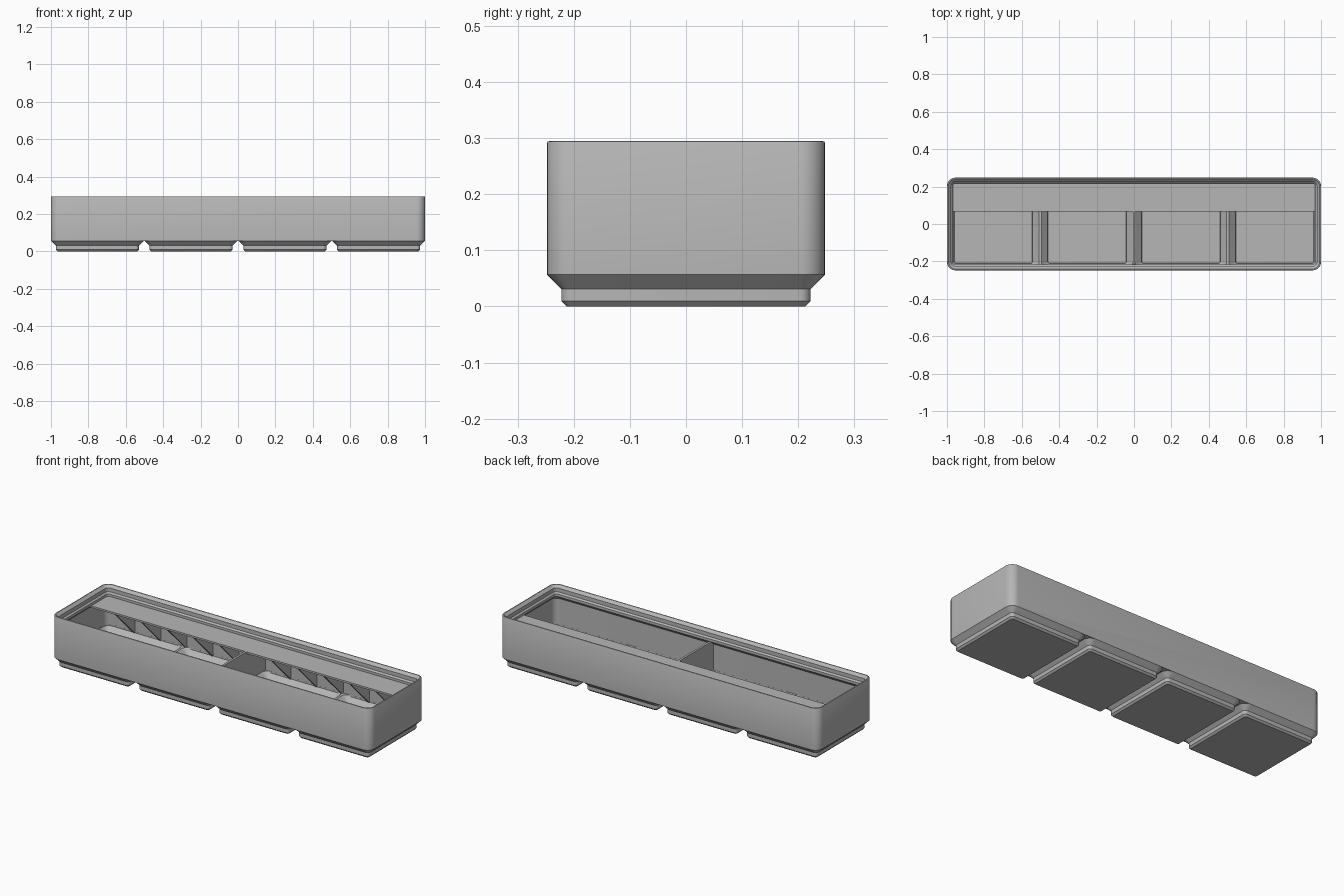
import bpy, bmesh, math

if "Cube" in bpy.data.objects:
    bpy.data.objects.remove(bpy.data.objects["Cube"], do_unlink=True)

grey = bpy.data.materials.new("plain_grey")
grey.use_nodes = True
grey.diffuse_color = (0.47, 0.47, 0.47, 1)
grey.node_tree.nodes["Principled BSDF"].inputs["Base Color"].default_value = (0.47, 0.47, 0.47, 1)

HALF_X, HALF_Y, RADIUS = 1.0, 0.2477, 0.0448
PITCH = 0.5015
BASE, FLOOR, RIDGE, SHELF = 0.0567, 0.012, 0.0697, 0.237
WALL = 0.0113


def finish(name, bm):
    bmesh.ops.recalc_face_normals(bm, faces=bm.faces)
    mesh = bpy.data.meshes.new(name)
    bm.to_mesh(mesh)
    bm.free()
    mesh.materials.append(grey)
    obj = bpy.data.objects.new(name, mesh)
    bpy.context.collection.objects.link(obj)
    return obj


def rounded_ring(bm, cx, hx, hy, r, z, steps=8):
    """Ring of vertices around a rounded rectangle."""
    ring = []
    for quarter, (sx, sy) in enumerate([(1, 1), (-1, 1), (-1, -1), (1, -1)]):
        for i in range(steps + 1):
            a = (quarter + i / steps) * math.pi / 2
            ring.append(bm.verts.new((cx + sx * (hx - r) + r * math.cos(a),
                                      sy * (hy - r) + r * math.sin(a), z)))
    return ring


def loft(name, sections):
    """Closed solid through rounded sections (cx, hx, hy, r, z)."""
    bm = bmesh.new()
    rings = [rounded_ring(bm, *s) for s in sections]
    n = len(rings[0])
    for lower, upper in zip(rings, rings[1:]):
        for i in range(n):
            j = (i + 1) % n
            bm.faces.new((lower[i], lower[j], upper[j], upper[i]))
    bm.faces.new(rings[0])
    bm.faces.new(rings[-1])
    return finish(name, bm)


def prism(name, profile, x0, x1):
    """Extrude a (y, z) profile along x."""
    bm = bmesh.new()
    face = bm.faces.new([bm.verts.new((x0, y, z)) for y, z in profile])
    moved = bmesh.ops.extrude_face_region(bm, geom=[face])["geom"]
    verts = [v for v in moved if isinstance(v, bmesh.types.BMVert)]
    bmesh.ops.translate(bm, verts=verts, vec=(x1 - x0, 0, 0))
    return finish(name, bm)


def combine(target, other, operation):
    mod = target.modifiers.new(operation.lower(), 'BOOLEAN')
    mod.operation, mod.object, mod.solver = operation, other, 'EXACT'
    bpy.context.view_layer.objects.active = target
    bpy.ops.object.modifier_apply(modifier=mod.name)
    bpy.data.objects.remove(other, do_unlink=True)


# Walls with stacking lip: (inset, height) up the outside, down the inside
wall_profile = [(0, BASE), (0, 0.291), (0.0015, 0.294), (0.005, 0.295), (0.008, 0.2945),
                (0.0227, 0.2805), (0.0227, 0.259), (0.031, 0.2507), (0.031, 0.2364),
                (WALL, 0.2167), (WALL, RIDGE)]
body = loft("bin_body", [(0, HALF_X - d, HALF_Y - d, RADIUS - d, z) for d, z in wall_profile])

# Stepped feet and the hollow pocket above each one
centres = [(i - 1.5) * PITCH for i in range(4)]
foot_profile = [(0.2125, 0.0096, 0), (0.222, 0.0191, 0.0096), (0.222, 0.0191, 0.031),
                (HALF_Y, RADIUS, BASE), (0.242, 0.039, 0.0625)]
for cx in centres:
    foot = loft("foot", [(cx, h, h, r, z) for h, r, z in foot_profile])
    combine(body, foot, 'UNION')

inner = HALF_Y - WALL
for i, cx in enumerate(centres):
    # End pockets stay clear of the end walls
    shift = {0: 0.0043, 3: -0.0043}.get(i, 0)
    top_x = 0.2447 - abs(shift)
    pocket = loft("pocket_cutter", [
        (cx, 0.208, 0.208, 0.008, FLOOR), (cx, 0.2105, 0.2105, 0.0105, 0.0145),
        (cx, 0.2105, 0.2105, 0.0105, 0.0355), (cx, inner, inner, 0.0335, 0.0614),
        (cx + shift, top_x, inner - 0.0003, 0.0335, RIDGE),
        (cx + shift, top_x, inner - 0.0003, 0.0335, 0.08)])
    combine(body, pocket, 'DIFFERENCE')

bpy.ops.object.select_all(action='DESELECT')
body.select_set(True)
bpy.context.view_layer.objects.active = body
bpy.ops.object.shade_smooth_by_angle(angle=math.radians(30))

# Centre divider
prism("centre_divider", [(-0.24, 0.066), (0.24, 0.066), (0.24, SHELF), (-0.24, SHELF)],
      -0.006, 0.006)

# Label shelf along the back
shelf_front, shelf_back, under = 0.068, 0.237, SHELF - 0.01
prism("label_shelf", [(shelf_front, under), (shelf_back, under),
                      (shelf_back, SHELF), (shelf_front, SHELF)], -0.979, 0.979)

# Triangular ribs under the shelf, five in each compartment
drop = shelf_back - shelf_front
for side in (-1, 1):
    for k in range(1, 6):
        x = side * k * 0.98 / 6
        prism("shelf_rib", [(shelf_front, under + 0.001), (shelf_back, under - drop),
                            (shelf_back, under + 0.001)], x - 0.005, x + 0.005)
